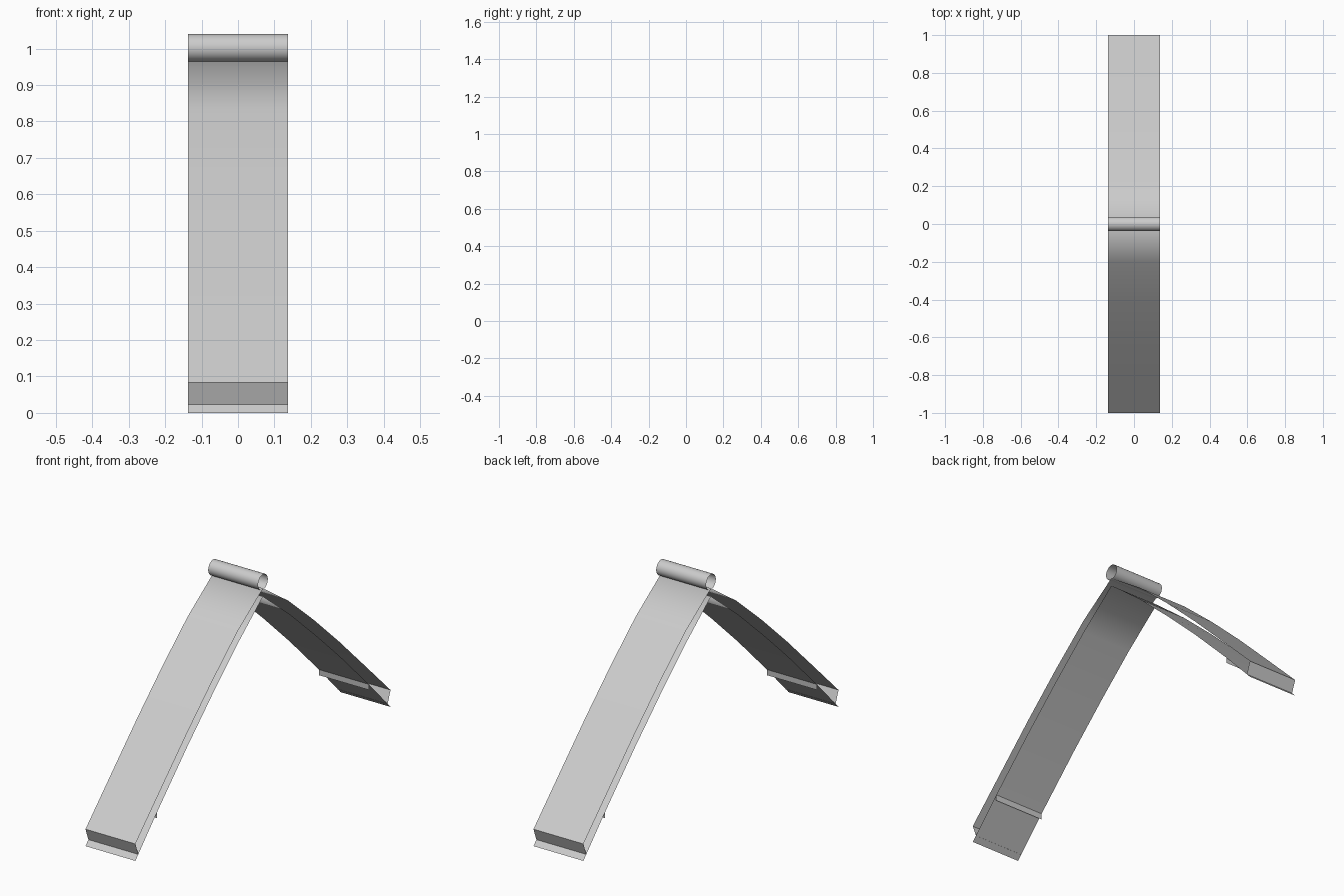
import bpy
import math

if "Cube" in bpy.data.objects:
    bpy.data.objects.remove(bpy.data.objects["Cube"])

HALF_W = 0.137


def strip(name, profile, smooth=False, closed=False):
    """Open sheet: a (y, z) profile swept across the width in x."""
    n = len(profile)
    verts = [(s * HALF_W, y, z) for s in (-1, 1) for y, z in profile]
    faces = []
    for i in range(n if closed else n - 1):
        j = (i + 1) % n
        faces.append((i, n + i, n + j, j))
    mesh = bpy.data.meshes.new(name)
    mesh.from_pydata(verts, [], faces)
    mesh.polygons.foreach_set("use_smooth", [smooth] * len(faces))
    mesh.update()
    obj = bpy.data.objects.new(name, mesh)
    bpy.context.collection.objects.link(obj)
    return obj


def both_sides(half):
    """Full profile, front to back, from the half that starts at the ridge."""
    return [(-y, z) for y, z in reversed(half[1:])] + half


# Upper and lower curved sheets, each running over the ridge
upper = [(0, 0.97), (0.2, 0.832), (0.4, 0.66), (0.6, 0.475), (0.8, 0.28), (1, 0.084)]
lower = [(0, 0.93), (0.2, 0.77), (0.4, 0.592), (0.6, 0.405), (0.83, 0.177), (1, 0)]
strip("upper_sheet", both_sides(upper), smooth=True)
strip("lower_sheet", both_sides(lower)[::-1], smooth=True)

# End caps joining the sheets, and small lips hanging below the lower sheet
for side, label in ((-1, "front"), (1, "back")):
    cap = [(side * 1.0, 0.084), (side * 0.977, 0.023)]
    lip = [(side * 0.83, 0.177), (side * 0.832, 0.148)]
    strip(label + "_end_cap", cap if side > 0 else cap[::-1])
    strip(label + "_lip", lip if side > 0 else lip[::-1])

# Open tube along the ridge
R, SIDES = 0.038, 32
circle = [(-R * math.cos(2 * math.pi * i / SIDES), 1.002 + R * math.sin(2 * math.pi * i / SIDES))
          for i in range(SIDES)]
strip("ridge_tube", circle, smooth=True, closed=True)
